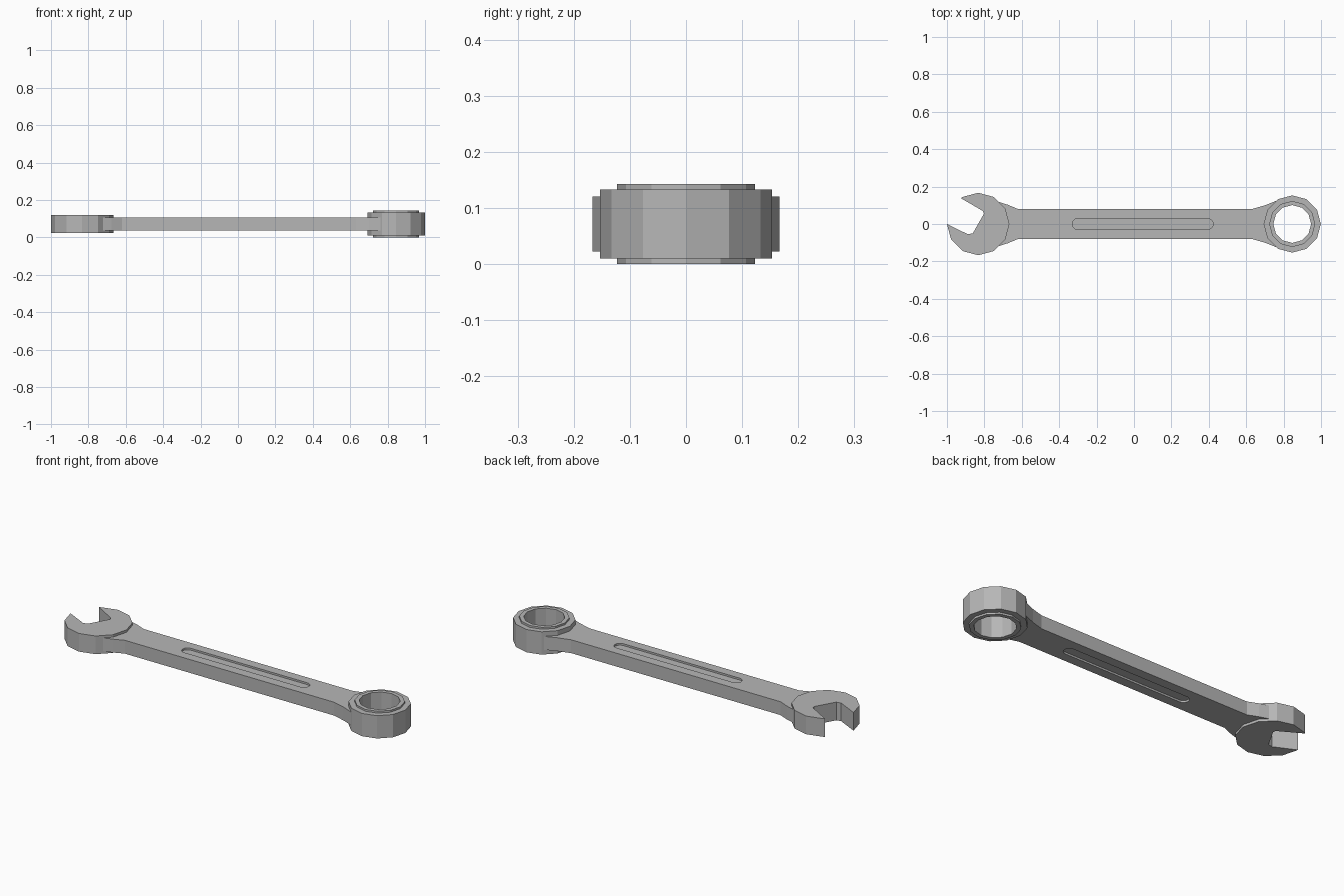
import bpy, bmesh
from math import sin, cos, radians, pi

if "Cube" in bpy.data.objects:
    bpy.data.objects.remove(bpy.data.objects["Cube"])

MID = 0.0715  # height of the wrench's middle plane

steel = bpy.data.materials.new("dark_steel")
steel.diffuse_color = (0.47, 0.47, 0.47, 1)
steel.use_nodes = True
steel.node_tree.nodes["Principled BSDF"].inputs["Base Color"].default_value = steel.diffuse_color


def finish(name, bm):
    bmesh.ops.recalc_face_normals(bm, faces=bm.faces)
    me = bpy.data.meshes.new(name)
    bm.to_mesh(me)
    bm.free()
    me.materials.append(steel)
    ob = bpy.data.objects.new(name, me)
    bpy.context.collection.objects.link(ob)
    return ob


def prism(name, outline, z0, z1):
    bm = bmesh.new()
    face = bm.faces.new([bm.verts.new((x, y, z0)) for x, y in outline])
    ext = bmesh.ops.extrude_face_region(bm, geom=[face])["geom"]
    verts = [g for g in ext if isinstance(g, bmesh.types.BMVert)]
    bmesh.ops.translate(bm, verts=verts, vec=(0, 0, z1 - z0))
    return finish(name, bm)


def lathe(name, profile, cx, n):
    bm = bmesh.new()
    loops = [[bm.verts.new((cx + r * cos(2 * pi * i / n), r * sin(2 * pi * i / n), z))
              for r, z in profile] for i in range(n)]
    m = len(profile)
    for i in range(n):
        a, b = loops[i], loops[(i + 1) % n]
        for j in range(m):
            k = (j + 1) % m
            bm.faces.new((a[j], b[j], b[k], a[k]))
    return finish(name, bm)


def arc(cx, r, start, end, steps):
    return [(cx + r * cos(radians(start + (end - start) * i / steps)),
             r * sin(radians(start + (end - start) * i / steps))) for i in range(steps + 1)]


# twelve-sided box end with a raised lip on both faces
lip, body = 0.0715, 0.0615
lathe("box_end", [(0.101, MID - lip), (0.123, MID - lip), (0.123, MID - body),
                  (0.153, MID - body), (0.153, MID + body), (0.123, MID + body),
                  (0.123, MID + lip), (0.101, MID + lip)], 0.846, 12)

# open jaw: twelve-sided disc with an angled slot
jaw = arc(-0.833, 0.167, 120, -180, 10)
jaw += [(-0.888, -0.055), (-0.862, -0.05), (-0.803, 0.054), (-0.807, 0.069), (-0.926, 0.138)]
prism("open_jaw", jaw, MID - 0.049, MID + 0.049)

# flat handle, flared into both heads
half = [(-0.73, 0.12), (-0.675, 0.103), (-0.62, 0.08), (0.63, 0.08),
        (0.70, 0.1), (0.77, 0.128), (0.735, 0.06)]
outline = half + [(0.728, 0)] + [(x, -y) for x, y in reversed(half)]
handle = prism("handle", outline, MID - 0.036, MID + 0.036)

# shallow rounded groove on both faces of the handle
slot = arc(0.394, 0.029, -90, 90, 8) + arc(-0.301, 0.029, 90, 270, 8)
for z in (MID - 0.036, MID + 0.036):
    cutter = prism("groove_cutter", slot, z - 0.01, z + 0.01)
    cutter.hide_render = True
    mod = handle.modifiers.new("groove", "BOOLEAN")
    mod.operation = "DIFFERENCE"
    mod.solver = "EXACT"
    mod.object = cutter
    bpy.context.view_layer.objects.active = handle
    bpy.ops.object.modifier_apply(modifier=mod.name)
    bpy.data.objects.remove(cutter)
